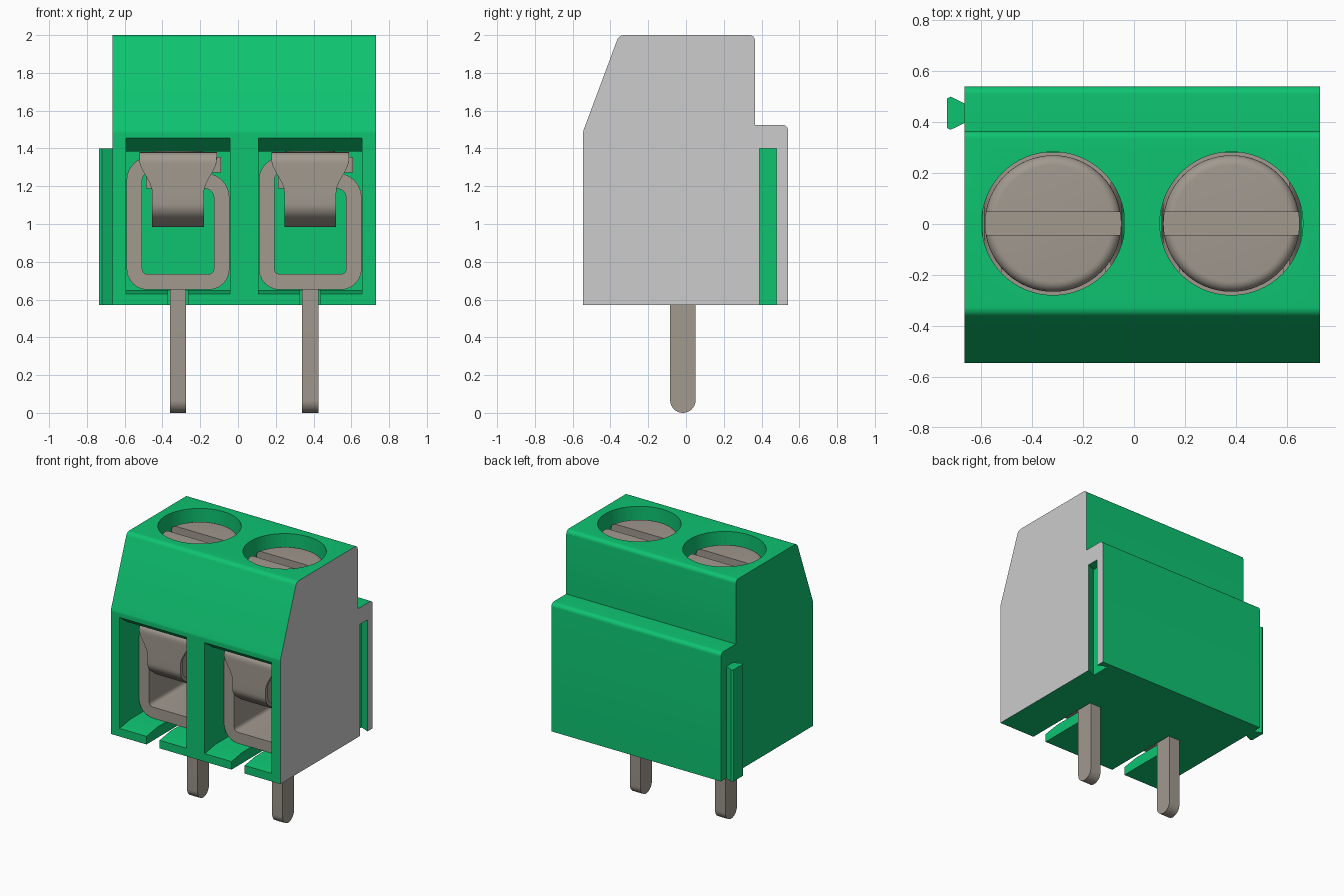
import bpy, bmesh, math
from mathutils import Vector

if "Cube" in bpy.data.objects:
    bpy.data.objects.remove(bpy.data.objects["Cube"], do_unlink=True)


def material(name, rgb):
    m = bpy.data.materials.new(name)
    m.use_nodes = True
    m.diffuse_color = (*rgb, 1)
    m.node_tree.nodes["Principled BSDF"].inputs["Base Color"].default_value = (*rgb, 1)
    return m


GREEN = material("green plastic", (0.0044, 0.546, 0.165))
GREY = material("light grey side", (0.604, 0.604, 0.604))
METAL = material("warm grey metal", (0.356, 0.319, 0.275))


def place(axis, p, d):
    """Put a 2D point at depth d along the given axis."""
    return {"x": (d, p[0], p[1]), "y": (p[0], d, p[1]), "z": (p[0], p[1], d)}[axis]


def finish(name, bm, *mats):
    bmesh.ops.recalc_face_normals(bm, faces=bm.faces)
    me = bpy.data.meshes.new(name)
    bm.to_mesh(me)
    bm.free()
    ob = bpy.data.objects.new(name, me)
    bpy.context.collection.objects.link(ob)
    for m in mats:
        me.materials.append(m)
    return ob


def activate(ob):
    bpy.ops.object.select_all(action="DESELECT")
    ob.select_set(True)
    bpy.context.view_layer.objects.active = ob


def smooth(ob, angle=35):
    activate(ob)
    bpy.ops.object.shade_smooth_by_angle(angle=math.radians(angle))


def rounded(points, closed=True, steps=6):
    """Points are (u, v, radius); corners with a radius become arcs."""
    out, n = [], len(points)
    for i, (u, v, r) in enumerate(points):
        p = Vector((u, v))
        if r == 0 or (not closed and i in (0, n - 1)):
            out.append(p)
            continue
        a = (Vector(points[i - 1][:2]) - p).normalized()
        b = (Vector(points[(i + 1) % n][:2]) - p).normalized()
        half = a.angle(b) / 2
        centre = p + (a + b).normalized() * (r / math.sin(half))
        s = p + a * (r / math.tan(half)) - centre
        e = p + b * (r / math.tan(half)) - centre
        total = s.angle(e)
        for k in range(steps + 1):
            t = k / steps
            out.append(centre + (s * math.sin((1 - t) * total) + e * math.sin(t * total)) / math.sin(total))
    return out


def prism(name, pts, axis, a, b, *mats):
    bm = bmesh.new()
    lo = [bm.verts.new(place(axis, p, a)) for p in pts]
    hi = [bm.verts.new(place(axis, p, b)) for p in pts]
    bm.faces.new(lo)
    bm.faces.new(hi)
    for i in range(len(pts)):
        j = (i + 1) % len(pts)
        bm.faces.new((lo[i], lo[j], hi[j], hi[i]))
    return finish(name, bm, *mats)


def box(name, x0, x1, y0, y1, z0, z1):
    return prism(name, [(x0, y0), (x1, y0), (x1, y1), (x0, y1)], "z", z0, z1)


def ribbon(name, pts, axis, limits, thickness, mat):
    """Bent sheet: limits(point) gives its two edges along the axis."""
    bm = bmesh.new()
    rows = [[bm.verts.new(place(axis, p, d)) for d in limits(p)] for p in pts]
    for r, s in zip(rows, rows[1:]):
        bm.faces.new((r[0], r[1], s[1], s[0]))
    ob = finish(name, bm, mat)
    activate(ob)
    mod = ob.modifiers.new("Sheet", "SOLIDIFY")
    mod.thickness, mod.offset, mod.use_even_offset = thickness, 0, True
    bpy.ops.object.modifier_apply(modifier=mod.name)
    smooth(ob)
    return ob


def lathe(name, profile, cx, cy, *mats, n=64):
    bm = bmesh.new()
    rings = [[bm.verts.new((cx + r * math.cos(2 * math.pi * k / n), cy + r * math.sin(2 * math.pi * k / n), z))
              for k in range(n)] for r, z in profile]
    for r, s in zip(rings, rings[1:]):
        for k in range(n):
            j = (k + 1) % n
            bm.faces.new((r[k], r[j], s[j], s[k]))
    bm.faces.new(rings[0])
    bm.faces.new(rings[-1])
    return finish(name, bm, *mats)


def cut(ob, cutters):
    for c in cutters:
        activate(ob)
        mod = ob.modifiers.new("Cut", "BOOLEAN")
        mod.operation, mod.solver, mod.object = "DIFFERENCE", "EXACT", c
        bpy.ops.object.modifier_apply(modifier=mod.name)
        bpy.data.objects.remove(c, do_unlink=True)


X0, X1, BASE = -0.665, 0.73, 0.57
CENTRES = (-0.3175, 0.3825)

# Housing extruded from its side profile
body = prism("housing", rounded([
    (-0.545, BASE, 0), (-0.545, 1.49, 0.05), (-0.355, 2.0, 0.04), (0.365, 2.0, 0.03),
    (0.365, 1.525, 0), (0.54, 1.525, 0.03), (0.54, BASE, 0)]), "x", X0, X1, GREEN, GREY)

# Wire chambers, pin slots, screw wells and the side groove
chamber = [(-0.6, 0.62), (-0.545, 0.63), (-0.42, 0.65), (0.33, 0.65),
           (0.33, 1.385), (-0.45, 1.385), (-0.545, 1.455), (-0.6, 1.496)]
cutters = []
for c in CENTRES:
    cutters.append(prism("chamber_cutter", chamber, "x", c - 0.275, c + 0.275))
    cutters.append(box("slot_cutter", c - 0.054, c + 0.054, -0.6, 0.055, 0.5, 0.7))
    cutters.append(lathe("well_cutter", [(0.281, 1.3), (0.281, 2.1)], c, 0.002))
cutters.append(prism("groove_cutter", [(0.66, 0.36), (0.66, 0.51), (0.73, 0.48), (0.75, 0.472), (0.75, 0.398),
                                       (0.73, 0.39)], "z", 0.5, 1.4))
cut(body, cutters)

# Outer side face is grey, everything else green
for f in body.data.polygons:
    f.material_index = 1 if f.normal.x > 0.99 and f.center.x > X1 - 0.005 else 0
smooth(body, 30)

# Dovetail rail on the opposite side
prism("dovetail_rail", [(-0.655, 0.402), (-0.72, 0.37), (-0.735, 0.377), (-0.735, 0.493),
                        (-0.72, 0.50), (-0.655, 0.468)], "z", BASE, 1.4, GREEN)


def flap_edges(c):
    def limits(p):
        t = min(1, max(0, (p[1] - 1.17) / 0.17))
        w = 0.137 + 0.068 * t * t * (3 - 2 * t)
        return c - w, c + w
    return limits


for side, c in zip(("right", "left"), CENTRES):
    # Slotted screw with rounded rim
    rim = [(0.228 + 0.04 * math.cos(a), 1.88 + 0.04 * math.sin(a))
           for a in (math.pi / 2 * k / 6 for k in range(7))]
    screw = lathe(side + "_screw", [(0.13, 1.1), (0.13, 1.4), (0.268, 1.4)] + rim, c, 0.002, METAL)
    cut(screw, [box("screw_slot_cutter", c - 0.4, c + 0.4, -0.043, 0.047, 1.82, 2.1)])
    smooth(screw)

    # Clamp cage bent from one strip with overlapping ends
    path = [(c - 0.17, 1.229, 0), (c + 0.231, 1.229, 0.09), (c + 0.231, 0.693, 0.07),
            (c - 0.231, 0.693, 0.07), (c - 0.231, 1.313, 0.08), (c + 0.2275, 1.313, 0)]
    ribbon(side + "_clamp_cage", rounded(path, False), "y", lambda p: (-0.32, 0.28), 0.082, METAL)

    # Tapered wire guard hanging in front of the cage
    path = [(-0.16, 1.367, 0), (-0.405, 1.367, 0.04)]
    path += [(-0.405, 1.31 - 0.03 * k, 0) for k in range(6)]
    path += [(-0.405, 1.07, 0.08), (-0.31, 0.995, 0)]
    ribbon(side + "_wire_guard", rounded(path, False), "x", flap_edges(c), 0.026, METAL)

    # Solder pin with rounded tip
    tip = [(-0.0165 + 0.0675 * math.cos(a), 0.0675 + 0.0675 * math.sin(a))
           for a in (math.pi + math.pi * k / 16 for k in range(17))]
    pin = prism(side + "_pin", tip + [(0.051, 0.68), (-0.084, 0.68)], "x", c - 0.043, c + 0.043, METAL)
    smooth(pin)
